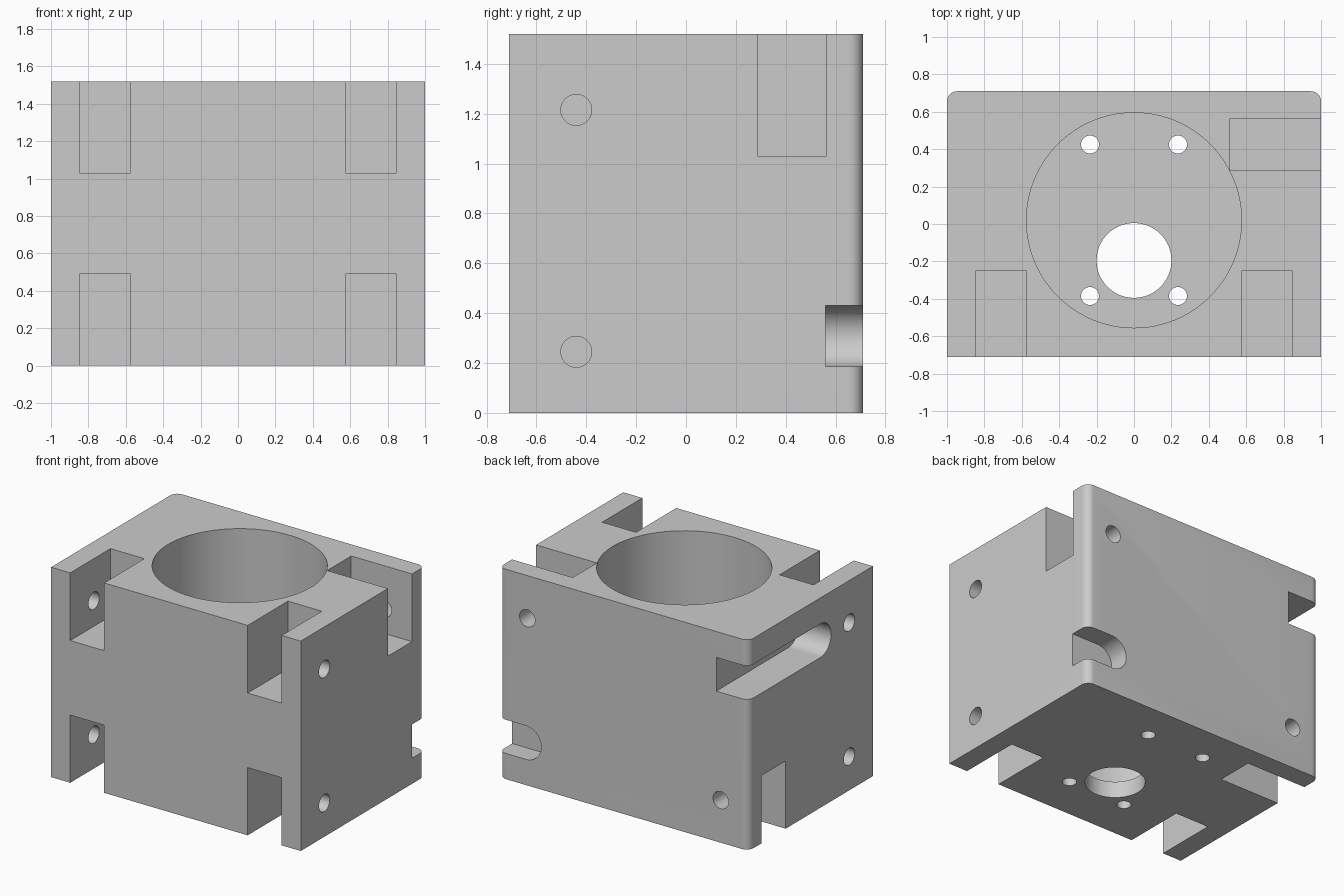
import bpy, bmesh, math

old = bpy.data.objects.get("Cube")
if old:
    bpy.data.objects.remove(old, do_unlink=True)

grey = bpy.data.materials.new("machined grey")
grey.use_nodes = True
colour = (0.6, 0.6, 0.6, 1)
grey.diffuse_color = colour
grey.node_tree.nodes["Principled BSDF"].inputs["Base Color"].default_value = colour

W, D, H = 1.0, 0.71, 1.52       # half width, half depth, height
OUT = 0.1                       # overshoot of cutters beyond the block


def prism(name, outline, axis, lo, hi):
    """Extrude a 2D outline along an axis; the outline uses the other two axes in order."""
    place = {"x": lambda u, v, w: (w, u, v),
             "y": lambda u, v, w: (u, w, v),
             "z": lambda u, v, w: (u, v, w)}[axis]
    bm = bmesh.new()
    ends = [[bm.verts.new(place(u, v, w)) for u, v in outline] for w in (lo, hi)]
    n = len(outline)
    for end in ends:
        bm.faces.new(end)
    for i in range(n):
        j = (i + 1) % n
        bm.faces.new((ends[0][i], ends[0][j], ends[1][j], ends[1][i]))
    bmesh.ops.recalc_face_normals(bm, faces=bm.faces)
    mesh = bpy.data.meshes.new(name)
    bm.to_mesh(mesh)
    bm.free()
    mesh.materials.append(grey)
    obj = bpy.data.objects.new(name, mesh)
    bpy.context.collection.objects.link(obj)
    return obj


def arc(cu, cv, r, start, sweep, steps):
    angles = [math.radians(start + sweep * i / steps) for i in range(steps + 1)]
    return [(cu + r * math.cos(a), cv + r * math.sin(a)) for a in angles]


def circle(cu, cv, r, steps=48):
    return arc(cu, cv, r, 0, 360, steps)[:-1]


def rect(u0, u1, v0, v1):
    return [(u0, v0), (u1, v0), (u1, v1), (u0, v1)]


# Block with rounded back corners
R = 0.055
outline = [(-W, -D), (W, -D)]
outline += arc(W - R, D - R, R, 0, 90, 8) + arc(R - W, D - R, R, 90, 90, 8)
block = prism("motor_block", outline, "z", 0, H)


def cut(profile, axis, lo, hi):
    cutter = prism("cutter", profile, axis, lo, hi)
    cutter.hide_render = True
    mod = block.modifiers.new("cut", "BOOLEAN")
    mod.operation, mod.solver, mod.object = "DIFFERENCE", "EXACT", cutter
    bpy.context.view_layer.objects.active = block
    bpy.ops.object.modifier_apply(modifier=mod.name)
    bpy.data.objects.remove(cutter, do_unlink=True)


# Main bore, leaving a floor, with an offset shaft hole
cut(circle(0, 0.02, 0.575, 96), "z", 0.12, H + OUT)
cut(circle(0, -0.195, 0.2, 64), "z", -OUT, 0.3)

# Mounting screw holes in the floor
for x in (-0.235, 0.235):
    for y in (-0.385, 0.425):
        cut(circle(x, y, 0.048, 32), "z", -OUT, 0.3)

# Front corner pockets, top and bottom, with bolt holes through the side walls
for side in (-1, 1):
    x0, x1 = sorted((side * 0.575, side * 0.847))
    for z0, z1, hole_z in ((-OUT, 0.49, 0.245), (1.03, H + OUT, 1.215)):
        cut(rect(x0, x1, z0, z1), "y", -D - OUT, -0.25)
        lo, hi = sorted((side * 0.8, side * (W + OUT)))
        cut(circle(-0.44, hole_z, 0.062, 32), "x", lo, hi)

# Rear side pockets, one high and one low, with bolt holes through the back
for side, z0, z1, hole_z in ((1, 1.03, H + OUT, 1.21), (-1, -OUT, 0.49, 0.308)):
    lo, hi = sorted((side * 0.513, side * (W + OUT)))
    cut(rect(0.287, 0.563, z0, z1), "x", lo, hi)
    cut(circle(side * 0.775, hole_z, 0.062, 32), "y", 0.5, D + OUT)

# Round-ended slot in the back, open to the left side
S = 0.122
cut(arc(0.785, 0.308, S, 90, 180, 24) + [(W + OUT, 0.308 - S), (W + OUT, 0.308 + S)],
    "y", 0.56, D + OUT)

# Long round-ended slot in the right side, open to the back
cut(arc(-0.11, 1.21, S, 90, 180, 24) + [(D + OUT, 1.21 - S), (D + OUT, 1.21 + S)],
    "x", -W - OUT, -0.74)

# Smooth the bores, keep machined edges sharp
bpy.ops.object.select_all(action="DESELECT")
block.select_set(True)
bpy.context.view_layer.objects.active = block
bpy.ops.object.shade_smooth_by_angle(angle=math.radians(30))
